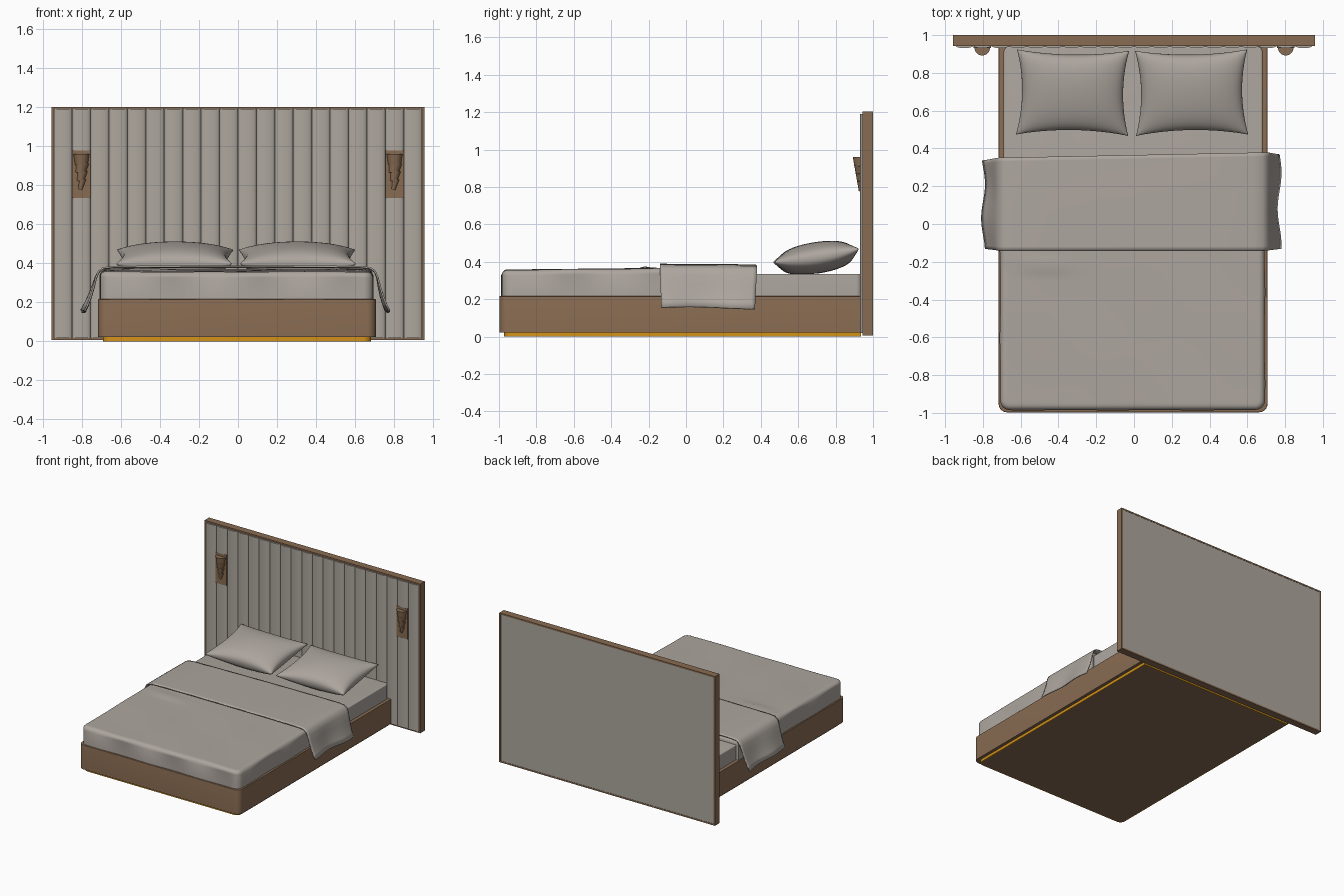
import bpy, bmesh
from math import sin, cos, pi, exp, radians
from mathutils import Matrix, Vector

old = bpy.data.objects.get("Cube")
if old:
    bpy.data.objects.remove(old, do_unlink=True)


def material(name, rgb, rough=0.7):
    m = bpy.data.materials.new(name)
    m.use_nodes = True
    m.diffuse_color = (*rgb, 1)
    bsdf = next(n for n in m.node_tree.nodes if n.type == 'BSDF_PRINCIPLED')
    bsdf.inputs["Base Color"].default_value = (*rgb, 1)
    bsdf.inputs["Roughness"].default_value = rough
    return m


WOOD = material("brown wood", (0.25, 0.15, 0.085))
LINEN = material("warm grey linen", (0.42, 0.38, 0.345))
UPHOLSTERY = material("grey upholstery", (0.42, 0.385, 0.34))
GOLD = material("gold trim", (0.65, 0.29, 0.01))


def finish(name, bm, *mats, smooth=35):
    bmesh.ops.recalc_face_normals(bm, faces=bm.faces[:])
    me = bpy.data.meshes.new(name)
    bm.to_mesh(me)
    bm.free()
    for m in mats:
        me.materials.append(m)
    ob = bpy.data.objects.new(name, me)
    bpy.context.collection.objects.link(ob)
    if smooth:
        bpy.ops.object.select_all(action='DESELECT')
        ob.select_set(True)
        bpy.context.view_layer.objects.active = ob
        bpy.ops.object.shade_smooth_by_angle(angle=radians(smooth))
    return ob


def box_mesh(lo, hi):
    bm = bmesh.new()
    bmesh.ops.create_cube(bm, size=1)
    for v in bm.verts:
        v.co = [(a + b) / 2 + c * (b - a) for a, b, c in zip(lo, hi, v.co)]
    return bm


def box(name, lo, hi, mat):
    return finish(name, box_mesh(lo, hi), mat, smooth=0)


def slab_mesh(lo, hi, corner, top=0.0, back=False):
    """Box with rounded upright corners and an optional rounded top rim."""
    bm = box_mesh(lo, hi)
    up = [e for e in bm.edges
          if (e.verts[0].co - e.verts[1].co).xy.length < 1e-5
          and (back or e.verts[0].co.y < lo[1] + 0.01)]
    bmesh.ops.bevel(bm, geom=up, offset=corner, segments=6, profile=0.5, affect='EDGES')
    if top:
        rim = [e for e in bm.edges if all(v.co.z > hi[2] - 1e-5 for v in e.verts)]
        bmesh.ops.bevel(bm, geom=rim, offset=top, segments=5, profile=0.5, affect='EDGES')
    return bm


# Bed base, gold plinth and mattress
finish("bed_base", slab_mesh((-0.717, -0.997, 0.022), (0.707, 0.945, 0.217), 0.045, 0.004), WOOD)

bm = slab_mesh((-0.692, -0.972, 0), (0.682, 0.935, 0.022), 0.04)
under = min(bm.faces, key=lambda f: f.calc_center_median().z)
bmesh.ops.inset_individual(bm, faces=[under], thickness=0.008)
under.material_index = 1
finish("plinth", bm, GOLD, WOOD)

finish("mattress", slab_mesh((-0.69, -0.95, 0.19), (0.68, 0.94, 0.335), 0.03, 0.008, True), LINEN)


# Duvet: rounded slab, sliced finely, then gently rumpled
bm = slab_mesh((-0.708, -0.985, 0.2), (0.692, 0.35, 0.362), 0.05, 0.03)
for axis, start, count in ((0, -0.66, 34), (1, -0.94, 32)):
    for i in range(count):
        normal = Vector((axis == 0, axis == 1, 0))
        bmesh.ops.bisect_plane(bm, geom=bm.verts[:] + bm.edges[:] + bm.faces[:],
                               plane_co=normal * (start + i * 0.04), plane_no=normal)
for v in bm.verts:
    x, y, z = v.co
    lift = max(0, min(1, (z - 0.22) / 0.13))
    rise = 0.014 * (y + 0.985) / 1.33 - 0.005
    fold = 0.012 * exp(-((x + 0.5) / 0.16) ** 2 - ((y + 0.21 + 0.1 * (x + 0.5)) / 0.025) ** 2)
    ripple = 0.002 * sin(9 * x + 5 * y) * sin(7 * y - 3 * x)
    v.co.z += lift * (rise + fold + ripple)
    if z < 0.34:
        v.co.y += 0.003 * sin(14 * x) * (y < -0.9)
        v.co.x += 0.003 * sin(13 * y) * (abs(x) > 0.68)
finish("duvet", bm, LINEN, smooth=50)


# Throw blanket: one cross-section swept along the bed, hanging over both sides
half = [(0.785, 0.155), (0.768, 0.19), (0.752, 0.23), (0.736, 0.28), (0.722, 0.33),
        (0.708, 0.36), (0.685, 0.376), (0.64, 0.382), (0.45, 0.384), (0.2, 0.385)]
section = [(-x, z) for x, z in half] + [(0, 0.385)] + half[::-1]
STEPS = 24
bm = bmesh.new()
rows = []
for j in range(STEPS + 1):
    t = j / STEPS
    row = []
    for x, z in section:
        hang = max(0, (0.36 - z) / 0.2)
        front = -0.14 + 0.008 * hang
        back = 0.365 + 0.02 * x - 0.012 * hang
        y = front + (back - front) * t
        side = 1 if x > 0 else -1
        wave = 0.010 * hang * sin(2 * pi * (1.3 * t + 0.2 * side))
        spread = -0.012 * hang if side > 0 else -0.004 * hang
        row.append(bm.verts.new((x - 0.006 + spread + side * wave, y,
                                 z + 0.004 * hang * sin(5 * t) - 0.004 * t * t)))
    rows.append(row)
for a, b in zip(rows, rows[1:]):
    for i in range(len(section) - 1):
        bm.faces.new((a[i], a[i + 1], b[i + 1], b[i]))
throw = finish("throw_blanket", bm, LINEN, smooth=60)
mod = throw.modifiers.new("thickness", 'SOLIDIFY')
mod.thickness = 0.009
mod.offset = 0


# Pillows: two puffed sheets welded along a pinched outline
def pillow(name, cx, turn):
    bm = bmesh.new()
    for side in (1, -1):
        made = bmesh.ops.create_grid(bm, x_segments=28, y_segments=28, size=1)["verts"]
        for v in made:
            u, w = sin(v.co.x * pi / 2), sin(v.co.y * pi / 2)
            puff = max(0, (1 - u * u) * (1 - w * w)) ** 0.42
            v.co = (0.297 * u * (1 - 0.10 * (1 - w * w) * u * u),
                    0.228 * w * (1 - 0.12 * (1 - u * u) * w * w),
                    side * 0.084 * puff + 0.012 * u * u * w * w)
    bmesh.ops.remove_doubles(bm, verts=bm.verts[:], dist=1e-5)
    bm.transform(Matrix.Translation((cx, 0.697, 0.421)) @ Matrix.Rotation(radians(turn), 4, 'Z')
                 @ Matrix.Rotation(radians(9), 4, 'X'))
    for v in bm.verts:
        v.co.z = max(v.co.z, 0.336)
    finish(name, bm, LINEN, smooth=60)


pillow("right_pillow", -0.325, -0.7)
pillow("left_pillow", 0.305, 0.7)

# Headboard frame and back panel
W, T, TOP, BOTTOM = 0.957, 0.012, 1.203, 0.006
for side, label in ((-1, "right"), (1, "left")):
    x0, x1 = sorted((side * W, side * (W - T)))
    box(f"headboard_{label}_rail", (x0, 0.943, BOTTOM), (x1, 1.0, TOP), WOOD)
box("headboard_top_rail", (T - W, 0.943, TOP - T), (W - T, 1.0, TOP), WOOD)
box("headboard_bottom_rail", (T - W, 0.943, BOTTOM), (W - T, 1.0, BOTTOM + T), WOOD)
box("headboard_back", (T - W, 0.946, BOTTOM + T), (W - T, 0.998, TOP - T), UPHOLSTERY)


# Padded vertical channels
def channel(name, x0, x1, z0, z1):
    bm = bmesh.new()
    n = 10
    low, high = [], []
    for k in range(n + 1):
        a = pi * k / n
        x = (x0 + x1) / 2 - cos(a) * (x1 - x0) / 2
        y = 0.947 - 0.016 * sin(a) ** 0.8 if 0 < k < n else 0.947
        low.append(bm.verts.new((x, y, z0)))
        high.append(bm.verts.new((x, y, z1)))
    for k in range(n):
        bm.faces.new((low[k], low[k + 1], high[k + 1], high[k]))
    bm.faces.new(low)
    bm.faces.new(high)
    finish(name, bm, UPHOLSTERY, smooth=50)


COUNT = 20
pitch = 2 * (W - T) / COUNT
z_low, z_high = BOTTOM + T, TOP - T
for i in range(COUNT):
    x0 = T - W + i * pitch
    x1 = x0 + pitch
    if i in (1, COUNT - 2):
        # Wall lamp on a wooden plate set into this channel
        label = "right" if i == 1 else "left"
        channel(f"channel_{i + 1}_lower", x0, x1, z_low, 0.735)
        channel(f"channel_{i + 1}_upper", x0, x1, 0.98, z_high)
        box(f"{label}_lamp_plate", (x0, 0.932, 0.735), (x1, 0.947, 0.98), WOOD)
        bm = bmesh.new()
        for k in range(4):
            r = 0.041 - 0.0075 * k
            place = (Matrix.Translation(((x0 + x1) / 2, 0.933, 0.932 - 0.042 * k))
                     @ Matrix.Rotation(radians(12 if k else 0), 4, 'Y'))
            bmesh.ops.create_cone(bm, cap_ends=True, segments=32, radius1=r - 0.009,
                                  radius2=r, depth=0.056, matrix=place)
        finish(f"{label}_lamp_shade", bm, WOOD)
    else:
        channel(f"channel_{i + 1}", x0, x1, z_low, z_high)
